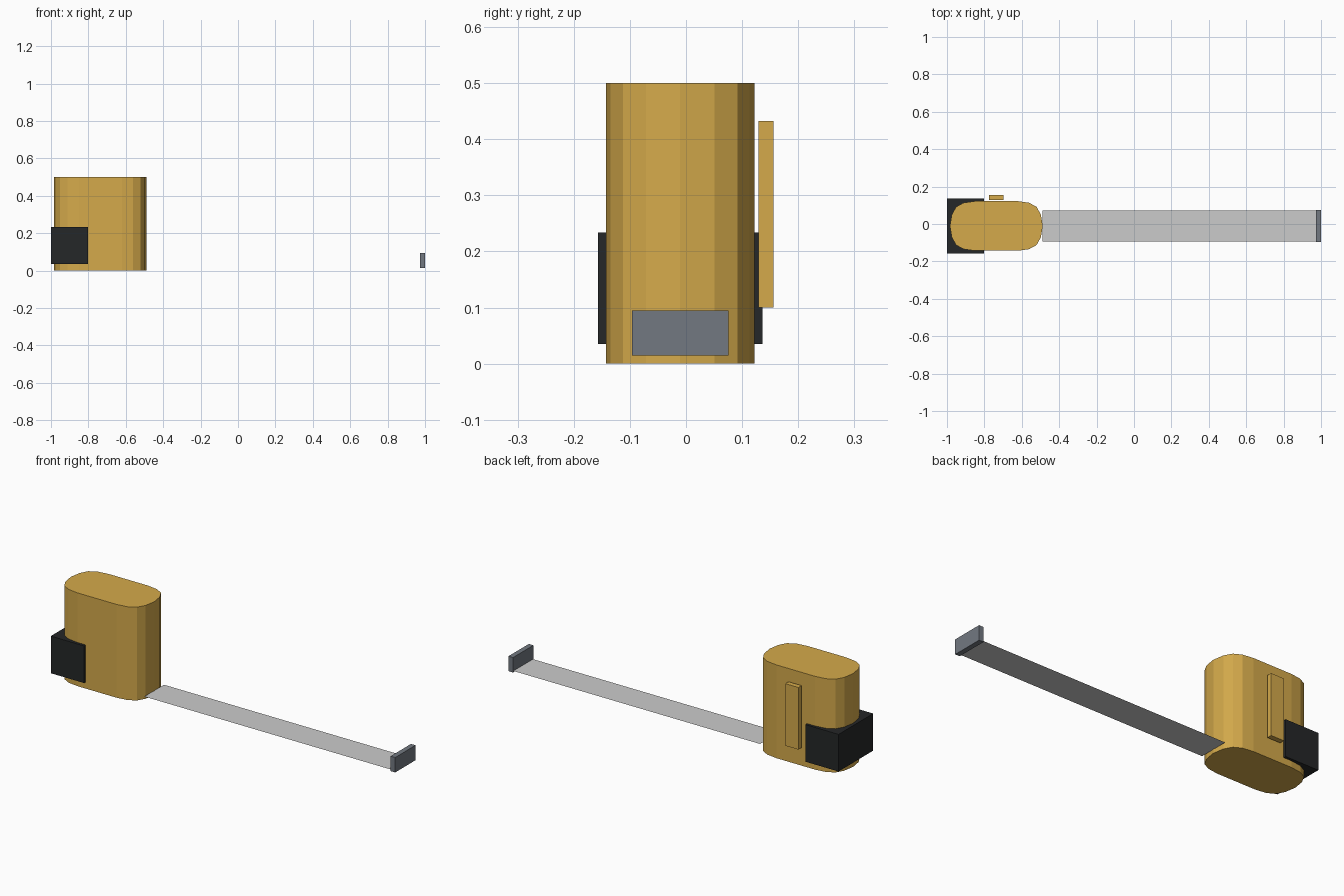
import bpy

if "Cube" in bpy.data.objects:
    bpy.data.objects.remove(bpy.data.objects["Cube"])

CY = -0.0105  # centre line of the tape measure in y


def material(name, rgb):
    m = bpy.data.materials.new(name)
    m.diffuse_color = (*rgb, 1)
    m.use_nodes = True
    m.node_tree.nodes["Principled BSDF"].inputs["Base Color"].default_value = m.diffuse_color
    return m


gold = material("gold", (0.66, 0.40, 0.07))
black = material("black", (0.018, 0.020, 0.021))
steel = material("steel", (0.17, 0.19, 0.22))


def mesh_object(name, verts, faces, mat=None):
    me = bpy.data.meshes.new(name)
    me.from_pydata(verts, [], faces)
    ob = bpy.data.objects.new(name, me)
    bpy.context.collection.objects.link(ob)
    if mat:
        me.materials.append(mat)
    return ob


def box(name, lo, hi, mat):
    bpy.ops.mesh.primitive_cube_add(size=1, location=[(a + b) / 2 for a, b in zip(lo, hi)])
    ob = bpy.context.object
    ob.name = name
    ob.scale = [b - a for a, b in zip(lo, hi)]
    bpy.ops.object.transform_apply(location=False, rotation=False, scale=True)
    ob.data.materials.append(mat)


# Case: mirrored quarter outline extruded upwards
quarter = [(0.248, 0), (0.238, 0.061), (0.215, 0.102), (0.175, 0.124), (0.115, 0.1325)]
half = quarter + [(-x, y) for x, y in reversed(quarter)]
outline = half + [(x, -y) for x, y in reversed(half[1:-1])]
n = len(outline)
verts = [(x - 0.736, y + CY, z) for z in (0, 0.5) for x, y in outline]
faces = [tuple(reversed(range(n))), tuple(range(n, 2 * n))]
faces += [(i, (i + 1) % n, (i + 1) % n + n, i + n) for i in range(n)]
mesh_object("case", verts, faces, gold)

# Rubber grip around the rear of the case
box("rear_grip", (-1, CY - 0.1465, 0.035), (-0.803, CY + 0.1465, 0.234), black)

# Belt clip on the back
box("belt_clip", (-0.776, 0.129, 0.1), (-0.698, 0.156, 0.433), gold)

# Thin blade sheet, pulled out of the case
x0, x1, w, z = -0.49, 0.98, 0.083, 0.022
mesh_object("tape_blade",
            [(x0, CY - w, z), (x1, CY - w, z), (x1, CY + w, z), (x0, CY + w, z)],
            [(0, 1, 2, 3)])

# End hook
box("end_hook", (0.973, CY - 0.086, 0.015), (1.0, CY + 0.086, 0.095), steel)
